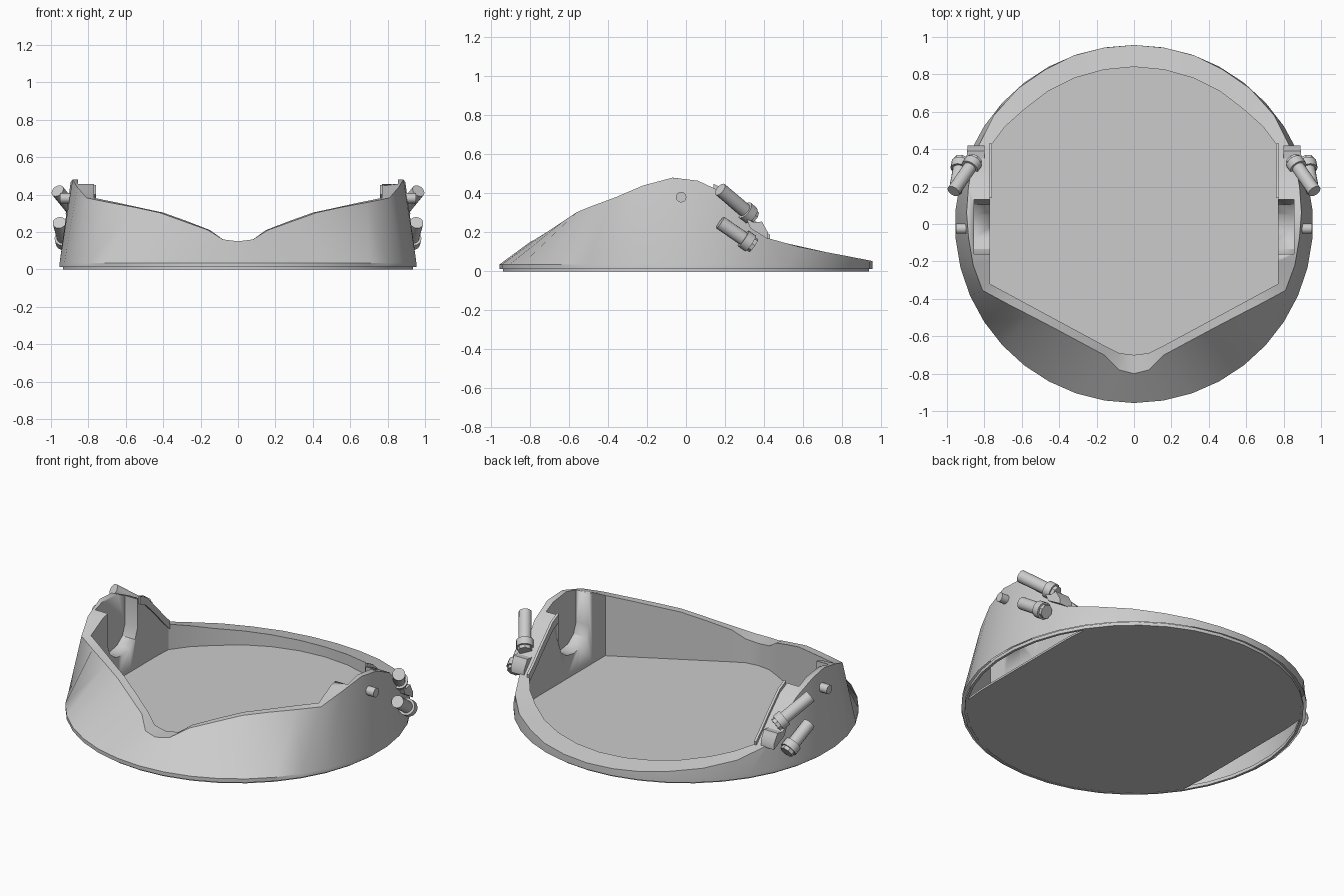
import bpy, bmesh, math
from mathutils import Vector

if "Cube" in bpy.data.objects:
    bpy.data.objects.remove(bpy.data.objects["Cube"])

def finish(bm, name, angle=30):
    bmesh.ops.recalc_face_normals(bm, faces=bm.faces)
    me = bpy.data.meshes.new(name)
    bm.to_mesh(me)
    bm.free()
    ob = bpy.data.objects.new(name, me)
    bpy.context.collection.objects.link(ob)
    bpy.ops.object.select_all(action='DESELECT')
    bpy.context.view_layer.objects.active = ob
    ob.select_set(True)
    bpy.ops.object.shade_smooth_by_angle(angle=math.radians(angle))
    return ob

def prism(name, pts, a, b):
    """Extrude an outline; pts are 2D, a and b map a point to its two ends."""
    bm = bmesh.new()
    lo = [bm.verts.new(a(*p)) for p in pts]
    hi = [bm.verts.new(b(*p)) for p in pts]
    bm.faces.new(lo)
    bm.faces.new(hi)
    n = len(pts)
    for i in range(n):
        bm.faces.new((lo[i], lo[(i+1) % n], hi[(i+1) % n], hi[i]))
    return finish(bm, name)

def rod(name, p, q, r, seg=16):
    p, q = Vector(p), Vector(q)
    bm = bmesh.new()
    bmesh.ops.create_cone(bm, cap_ends=True, segments=seg, radius1=r, radius2=r, depth=(q-p).length)
    rot = (q-p).to_track_quat('Z', 'Y').to_matrix()
    for v in bm.verts:
        v.co = rot @ v.co + (p+q)/2
    return finish(bm, name)

def loft(name, loops):
    """Closed tube through closed loops of equal length."""
    bm = bmesh.new()
    rows = [[bm.verts.new(p) for p in lp] for lp in loops]
    n = len(rows[0])
    for k in range(len(rows)):
        a, b = rows[k], rows[(k+1) % len(rows)]
        for i in range(n):
            bm.faces.new((a[i], a[(i+1) % n], b[(i+1) % n], b[i]))
    return finish(bm, name)

# rim height along y
H = [(-.80, .15), (-.78, .16), (-.70, .21), (-.55, .31), (-.36, .38), (-.22, .44), (-.07, .48),
     (.02, .48), (.10, .45), (.20, .40), (.31, .29), (.42, .17), (.6, .12), (.8, .083), (.96, .052)]
def height(y):
    for (y0, z0), (y1, z1) in zip(H, H[1:]):
        if y <= y1:
            return z0 + (z1-z0)*max(0, (y-y0)/(y1-y0))
    return H[-1][1]

# half outlines of the rim, front to back
OUT = [(0, -.80), (.08, -.78), (.16, -.70), (.29, -.63), (.42, -.56), (.55, -.492), (.69, -.42),
       (.81, -.355), (.86, -.22), (.885, -.07), (.895, .06), (.885, .2), (.865, .31), (.83, .42),
       (.75, .58), (.62, .725), (.475, .825), (.325, .9), (.165, .942), (0, .957)]
INN = [(0, -.70), (.08, -.69), (.15, -.655), (.27, -.59), (.40, -.52), (.53, -.45), (.65, -.385),
       (.77, -.32), (.77, -.2), (.77, -.06), (.77, .06), (.77, .2), (.77, .31), (.765, .42),
       (.69, .52), (.59, .61), (.46, .71), (.32, .78), (.16, .825), (0, .84)]
N = len(OUT)
def full(half):
    return half + [(-x, y, z) for x, y, z in half[-2:0:-1]]
def circle(r, z):
    return full([(r*math.sin(math.pi*i/(N-1)), -r*math.cos(math.pi*i/(N-1)), z) for i in range(N)])

outer = full([(x, y, height(y)) for x, y in OUT])
inner = full([(x, y, height(OUT[i][1] if i < 8 else y)) for i, (x, y) in enumerate(INN)])
inner_base = full([(x, y, .012) for x, y in INN])
shell = loft("shell_wall", [circle(.957, .012), circle(.957, .035), outer, inner, inner_base])

# side pockets cut into the inner wall, open at the top
U = [(-.16, .7), (-.16, .26), (-.135, .195), (-.08, .155), (-.015, .145), (.05, .155), (.105, .195), (.13, .26), (.13, .7)]
for s in (1, -1):
    cut = prism("pocket_cutter", U, lambda y, z: (s*.7, y, z), lambda y, z: (s*.855, y, z))
    cut.hide_render = True
    m = shell.modifiers.new("pocket", 'BOOLEAN')
    m.operation, m.solver, m.object = 'DIFFERENCE', 'EXACT', cut
    bpy.context.view_layer.objects.active = shell
    # keep the cut before any smoothing modifier
    bpy.ops.object.modifier_apply(modifier=m.name)
    bpy.data.objects.remove(cut)

# shell is hollow from below
bm = bmesh.new()
bm.from_mesh(shell.data)
bmesh.ops.delete(bm, geom=[f for f in bm.faces if all(v.co.z < .014 for v in f.verts)], context='FACES')
bm.to_mesh(shell.data)
bm.free()

# base ring and floor plate with straight sides
loft("base_ring", [circle(.94, 0), circle(.94, .02), circle(.925, .02), circle(.925, 0)])
plate = [(max(-.785, min(.785, x)), y) for x, y, z in circle(.925, 0)]
prism("floor_plate", plate, lambda x, y: (x, y, .002), lambda x, y: (x, y, .014))

for s, side in ((1, "right"), (-1, "left")):
    def P(x, y, z):
        return (s*x, y, z)
    # pivot peg
    rod(side+"_peg", P(.87, -.025, .38), P(.952, -.025, .38), .027)
    # thin lip along the steep rear part of the rim
    ys = [.14, .2, .26, .31, .37, .43]
    lip = [(y, height(y)+.02) for y in ys] + [(y, height(y)-.03) for y in ys[::-1]]
    prism(side+"_lip", lip, lambda y, z: P(.76, y, z), lambda y, z: P(.775, y, z))
    # two studs with collars
    for nm, a, b in (("upper", (.965, .175, .42), (.855, .335, .285)), ("lower", (.955, .175, .25), (.925, .335, .14))):
        a, b = Vector(P(*a)), Vector(P(*b))
        d = (b-a).normalized()
        rod(f"{side}_{nm}_stud", a, b, .036)
        rod(f"{side}_{nm}_collar", b-d*.05, b-d*.005, .049)
        rod(f"{side}_{nm}_cap", b-d*.005, b+d*.015, .04, 8)
    # small bracket joining the studs to the rim
    br = [(.31, .27), (.35, .25), (.39, .255), (.40, .235), (.42, .2), (.42, .165), (.38, .19), (.33, .22)]
    prism(side+"_bracket", br, lambda y, z: P(.80, y, z), lambda y, z: P(.90-.1*max(0, y-.31), y, z))
